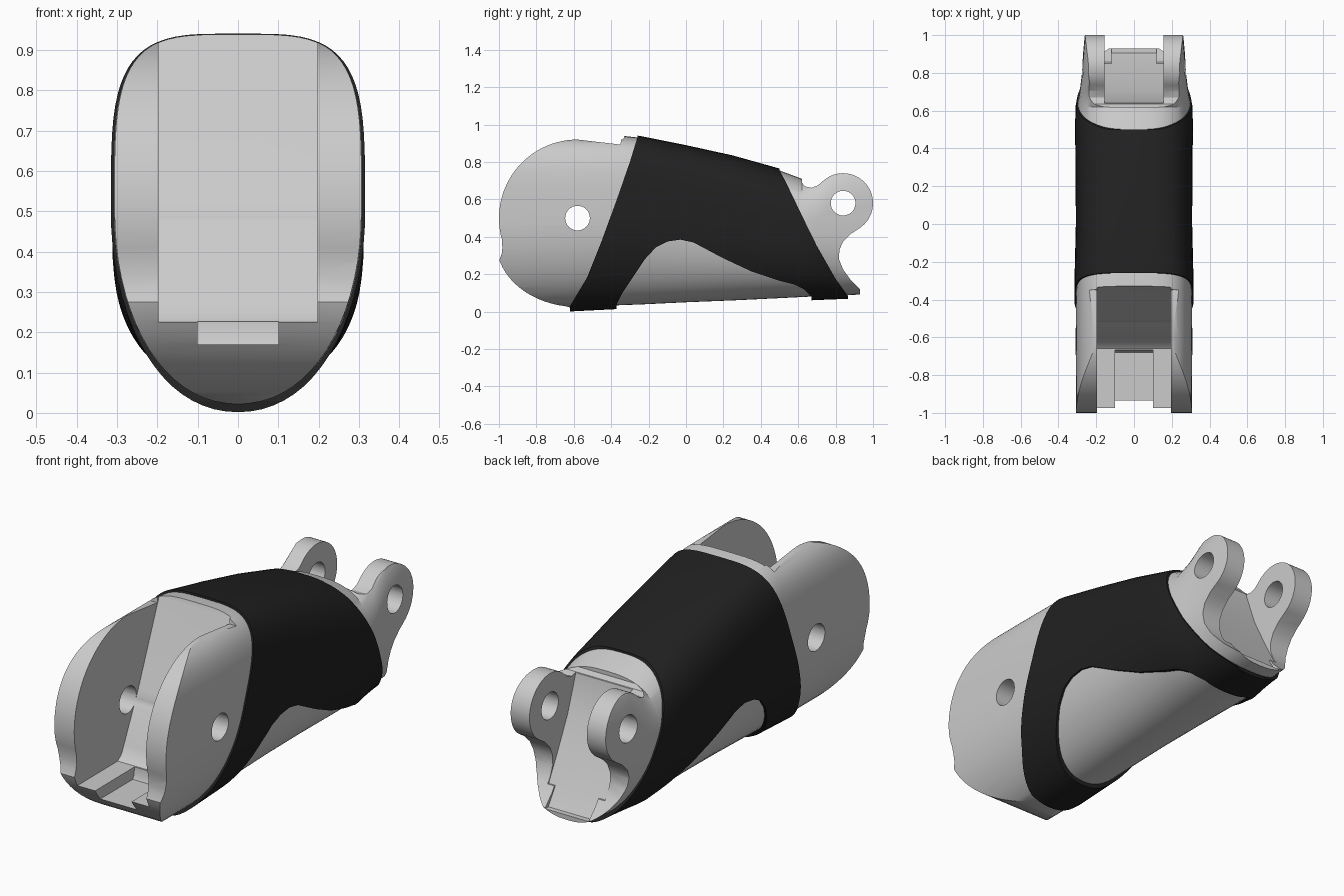
import bpy, bmesh
from math import sin, cos, pi, radians, copysign

if "Cube" in bpy.data.objects:
    bpy.data.objects.remove(bpy.data.objects["Cube"])

# body stations along the length: y, bottom z, top z, half width, top and bottom squareness
STATIONS = [(-1.05, .02, .94, .306, 3.9, 2.1), (-.6, .022, .94, .309, 3.9, 2.1),
            (-.34, .035, .94, .307, 3.9, 2.1), (-.25, .038, .93, .306, 3.8, 2.1),
            (0, .05, .88, .300, 3.5, 2.15), (.25, .06, .825, .301, 3.1, 2.2),
            (.5, .072, .755, .304, 2.8, 2.3), (.62, .078, .71, .302, 2.7, 2.35),
            (.7, .082, .76, .288, 2.8, 2.4), (.8, .086, .85, .275, 3.0, 2.5),
            (.9, .09, .87, .270, 3.0, 2.5), (1.05, .095, .9, .256, 3.0, 2.5)]


def finish(name, bm):
    bmesh.ops.recalc_face_normals(bm, faces=bm.faces)
    mesh = bpy.data.meshes.new(name)
    bm.to_mesh(mesh)
    bm.free()
    ob = bpy.data.objects.new(name, mesh)
    bpy.context.collection.objects.link(ob)
    return ob


def skin(name, rings):
    """Closed solid through a list of equal-length rings."""
    bm = bmesh.new()
    rows = [[bm.verts.new(p) for p in r] for r in rings]
    n = len(rows[0])
    for a, b in zip(rows, rows[1:]):
        for i in range(n):
            bm.faces.new((a[i], a[(i + 1) % n], b[(i + 1) % n], b[i]))
    bm.faces.new(rows[0])
    bm.faces.new(rows[-1])
    return finish(name, bm)


def section(y, bot, top, w, nt, nb, grow, n=72):
    """Egg-shaped section: elliptical below, squarer above."""
    bot, top, w = bot - 2 * grow, top + grow, w + .8 * grow
    zc = bot + .53 * (top - bot)
    ring = []
    for i in range(n):
        c, s = cos(2 * pi * i / n), sin(2 * pi * i / n)
        e, h = (2 / nt, top - zc) if s > 0 else (2 / nb, zc - bot)
        ring.append((w * copysign(abs(c) ** e, c), y, zc + h * copysign(abs(s) ** e, s)))
    return ring


def loft(name, grow):
    return skin(name, [section(*s, grow) for s in STATIONS])


def prism(name, pts, half):
    """Side profile (y, z) extruded across x."""
    return skin(name, [[(x, y, z) for y, z in pts] for x in (-half, half)])


def arc(cy, cz, ry, a0, a1, n, rz=None):
    rz = rz or ry
    return [(cy + ry * cos(radians(a0 + (a1 - a0) * i / n)),
             cz + rz * sin(radians(a0 + (a1 - a0) * i / n))) for i in range(n + 1)]


def cut(ob, tool, op='DIFFERENCE'):
    m = ob.modifiers.new(op, 'BOOLEAN')
    m.operation, m.object, m.solver = op, tool, 'EXACT'
    bpy.context.view_layer.objects.active = ob
    bpy.ops.object.modifier_apply(modifier=m.name)
    bpy.data.objects.remove(tool)


def smooth(ob):
    bpy.ops.object.select_all(action='DESELECT')
    ob.select_set(True)
    bpy.context.view_layer.objects.active = ob
    bpy.ops.object.shade_smooth_by_angle(angle=radians(30))


# grey link body: loft trimmed by its side silhouette
outline = (arc(.84, .58, .16, -55, 132, 32)
           + [(.705, .675), (.67, .662), (.635, .67), (.62, .69), (.62, .712), (.5, .77),
              (-.2, 1), (-.34, 1), (-.35, .893)]
           + arc(-.58, .5, .42, 90, 196, 28)
           + [(-.982, .34), (-.985, .31), (-.998, .275)]
           + arc(-.58, .37, .435, 198, 262, 12, .345)
           + [(-.55, 0), (.93, 0), (.93, .12), (.88, .17), (.84, .225),
              (.818, .28), (.82, .33), (.84, .375), (.88, .415)])
body = loft("link_body", 0)
cut(body, prism("silhouette", outline, .5), 'INTERSECT')

# front fork slot with slanted back wall, and the channel in its floor
cut(body, prism("front_slot", [(-.31, 1.0), (-.335, .92), (-.5, .52), (-.61, .29), (-.63, .25),
                               (-.66, .227), (-1.1, .225), (-1.1, 1.0)], .197))
cut(body, prism("floor_channel", [(-.665, .26), (-.67, .19), (-.68, .17), (-1.1, .17), (-1.1, .26)], .1))

# rear slot between the lugs, narrower at its foot
cut(body, prism("rear_slot", [(.63, .9), (.64, .66), (.70, .49), (.78, .33), (.85, .2),
                              (1.1, .2), (1.1, .9)], .157))
cut(body, prism("rear_slot_foot", [(.842, .215), (.85, .2), (.905, .115), (1.1, .112), (1.1, .215)], .12))

# pin holes through both forks
for name, y, z in (("front_pin", -.58, .5), ("rear_pin", .84, .58)):
    cut(body, prism(name, arc(y, z, .066, 0, 348.75, 31), .5))
smooth(body)

# dark grip sleeve: thin shell over the body with an arched cut-out below
sleeve_outline = [(-.25, 1.0), (-.26, .93), (-.3, .8), (-.37, .6), (-.45, .38), (-.53, .18),
                  (-.62, .03), (-.62, -.1), (-.38, -.1), (-.37, .04), (-.34, .1), (-.22, .28),
                  (-.16, .345), (-.1, .375), (-.03, .385), (.04, .37), (.2, .285), (.35, .215),
                  (.5, .165), (.58, .145), (.63, .12), (.67, .08), (.69, -.1), (.865, -.1),
                  (.865, .085), (.8, .175), (.7, .35), (.6, .555), (.53, .70), (.5, .755), (.49, 1.0)]
sleeve = loft("grip_sleeve", .01)
cut(sleeve, prism("sleeve_silhouette", sleeve_outline, .5), 'INTERSECT')
cut(sleeve, loft("sleeve_core", -.004))
mat = bpy.data.materials.new("dark_rubber")
mat.diffuse_color = (.015, .015, .015, 1)
mat.use_nodes = True
mat.node_tree.nodes["Principled BSDF"].inputs["Base Color"].default_value = mat.diffuse_color
sleeve.data.materials.clear()
sleeve.data.materials.append(mat)
smooth(sleeve)
